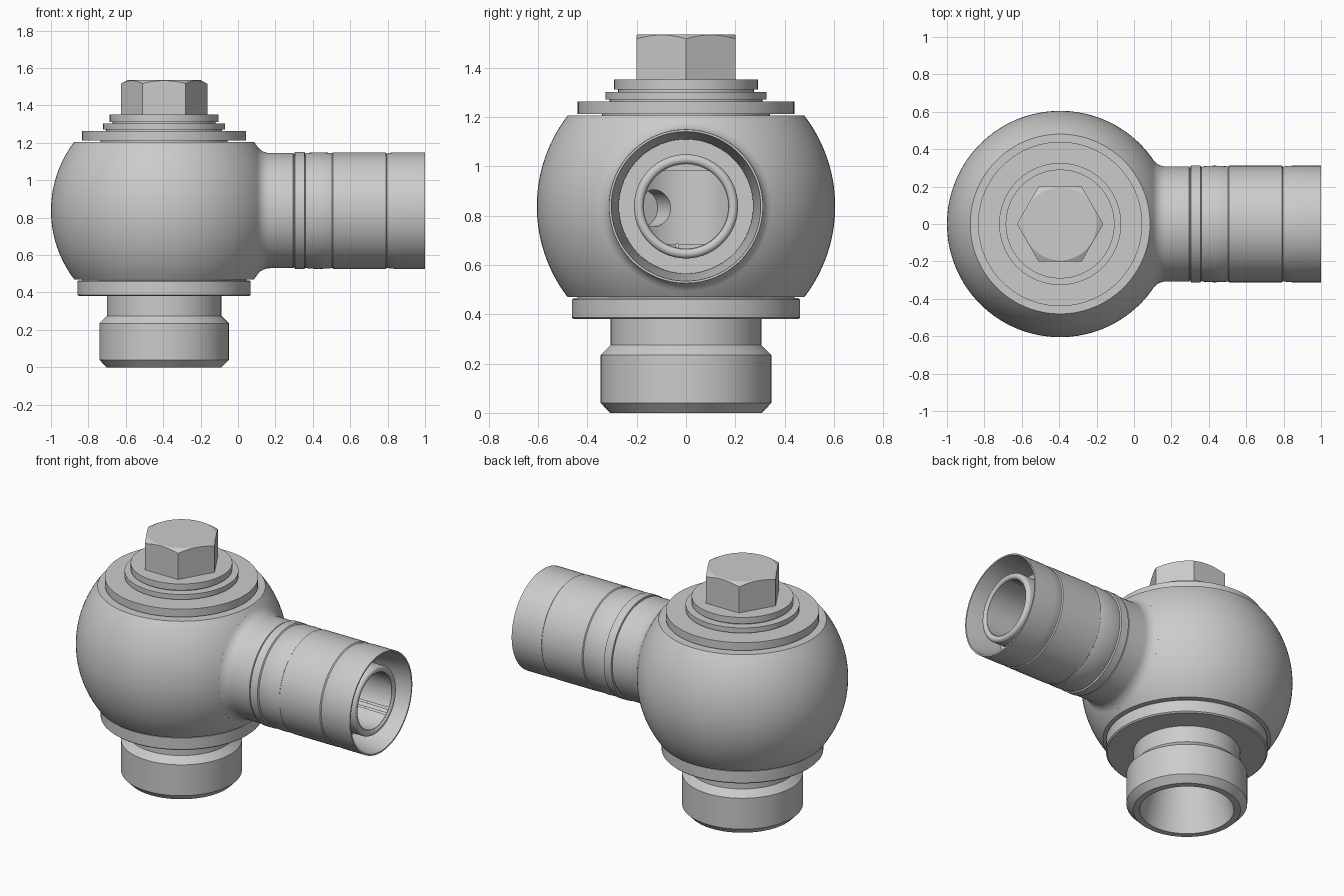
import bpy, bmesh, math

if "Cube" in bpy.data.objects:
    bpy.data.objects.remove(bpy.data.objects["Cube"])

X0, Z0, R = -0.395, 0.8375, 0.605      # upright axis, branch axis height, ball radius


def lathe(name, pts, axis='Z', hollow=False, n=96):
    """Revolve (position along axis, radius) points about the upright or branch axis."""
    bm = bmesh.new()
    rings = []
    for t, r in pts:
        ring = []
        for i in range(n):
            a = 2 * math.pi * i / n
            c, s = r * math.cos(a), r * math.sin(a)
            ring.append(bm.verts.new((X0 + c, s, t) if axis == 'Z' else (t, c, Z0 + s)))
        rings.append(ring)
    for k in range(len(rings) if hollow else len(rings) - 1):
        a, b = rings[k], rings[(k + 1) % len(rings)]
        for i in range(n):
            j = (i + 1) % n
            bm.faces.new((a[i], a[j], b[j], b[i]))
    bmesh.ops.remove_doubles(bm, verts=bm.verts, dist=1e-5)
    bmesh.ops.recalc_face_normals(bm, faces=bm.faces)
    me = bpy.data.meshes.new(name)
    bm.to_mesh(me)
    bm.free()
    ob = bpy.data.objects.new(name, me)
    bpy.context.collection.objects.link(ob)
    return ob


def boolean(ob, other, op):
    """Apply a boolean and discard the helper."""
    other.hide_render = True
    m = ob.modifiers.new("cut", 'BOOLEAN')
    m.object, m.operation, m.solver = other, op, 'EXACT'
    bpy.context.view_layer.objects.active = ob
    bpy.ops.object.modifier_apply(modifier=m.name)
    bpy.data.objects.remove(other, do_unlink=True)


# ball housing, a sphere cut flat at top and bottom
lim = math.asin(0.3675 / R)
arc = [-lim + 2 * lim * i / 28 for i in range(29)]
body = lathe("ball_housing", [(0.47, 0)] + [(Z0 + R * math.sin(a), R * math.cos(a)) for a in arc]
             + [(1.205, 0)], n=128)

# branch: fillet tangent to the ball, nut with grooves, recessed mouth, rounded inner lip
rt, f = 0.308, 0.08
cx = X0 + math.sqrt((R + f) ** 2 - (rt + f) ** 2)
a0 = math.acos((rt + f) / (R + f))
fillet = [(cx - f * math.sin(a), rt + f - f * math.cos(a)) for a in [a0 * (1 - i / 8) for i in range(9)]]
lip = [(0.945 + 0.02 * math.sin(a), 0.191 + 0.02 * math.cos(a))
       for a in [math.pi * i / 12 for i in range(11)]]
branch = lathe("branch", [(-0.1, 0), (-0.1, 0.32), (0.08, 0.335)] + fillet + [
    (0.295, 0.308), (0.298, 0.303), (0.302, 0.303), (0.304, 0.313), (0.355, 0.313),
    (0.36, 0.305), (0.375, 0.309), (0.43, 0.312), (0.49, 0.309), (0.503, 0.306), (0.508, 0.312),
    (0.79, 0.312), (0.796, 0.306), (0.80, 0.306), (0.81, 0.309), (0.85, 0.312), (1.0, 0.312),
    (1.0, 0.303), (0.80, 0.272), (0.78, 0.272), (0.78, 0.211)] + lip + [(lip[-1][0], 0)], 'X')
boolean(body, branch, 'UNION')

# inner passages
boolean(body, lathe("chamber_cutter", [(0.4, 0), (0.4, 0.16), (0.685, 0.16), (0.685, 0.22),
                                       (0.98, 0.22), (0.98, 0)]), 'DIFFERENCE')
boolean(body, lathe("bore_cutter", [(-0.35, 0), (-0.35, 0.171), (1.1, 0.171), (1.1, 0)], 'X'),
        'DIFFERENCE')
bpy.ops.mesh.primitive_cylinder_add(vertices=48, radius=0.075, depth=0.22,
                                    location=(X0 - 0.17, -0.125, 0.83),
                                    rotation=(0, math.pi / 2, math.radians(30)))
boolean(body, bpy.context.object, 'DIFFERENCE')

# lower flange and plug end with a tapered mouth
lathe("lower_spigot", [
    (0.0, 0.27), (0.0, 0.308), (0.04, 0.346), (0.235, 0.346), (0.275, 0.306), (0.38, 0.306),
    (0.38, 0.455), (0.387, 0.463), (0.459, 0.463), (0.465, 0.457), (0.465, 0.44), (0.472, 0.44),
    (0.472, 0.16), (0.30, 0.16), (0.30, 0.2)], hollow=True)

# stacked washers on top
lathe("top_washers", [
    (1.195, 0), (1.195, 0.34), (1.212, 0.34), (1.212, 0.439), (1.262, 0.439), (1.262, 0.31),
    (1.27, 0.31), (1.27, 0.326), (1.302, 0.326), (1.302, 0.275), (1.312, 0.275), (1.312, 0.291),
    (1.352, 0.291), (1.352, 0)])

# hexagon bolt head with chamfered corners
head = lathe("hex_head", [(1.34, 0), (1.34, 0.231), (1.6, 0.231), (1.6, 0)], n=6)
boolean(head, lathe("head_chamfer", [(1.3, 0), (1.3, 0.3), (1.482, 0.3), (1.535, 0.195), (1.535, 0)]),
        'INTERSECT')

# smooth shading with crisp edges
for ob in bpy.context.scene.objects:
    ob.select_set(True)
    bpy.context.view_layer.objects.active = ob
bpy.ops.object.shade_smooth_by_angle(angle=math.radians(25))
